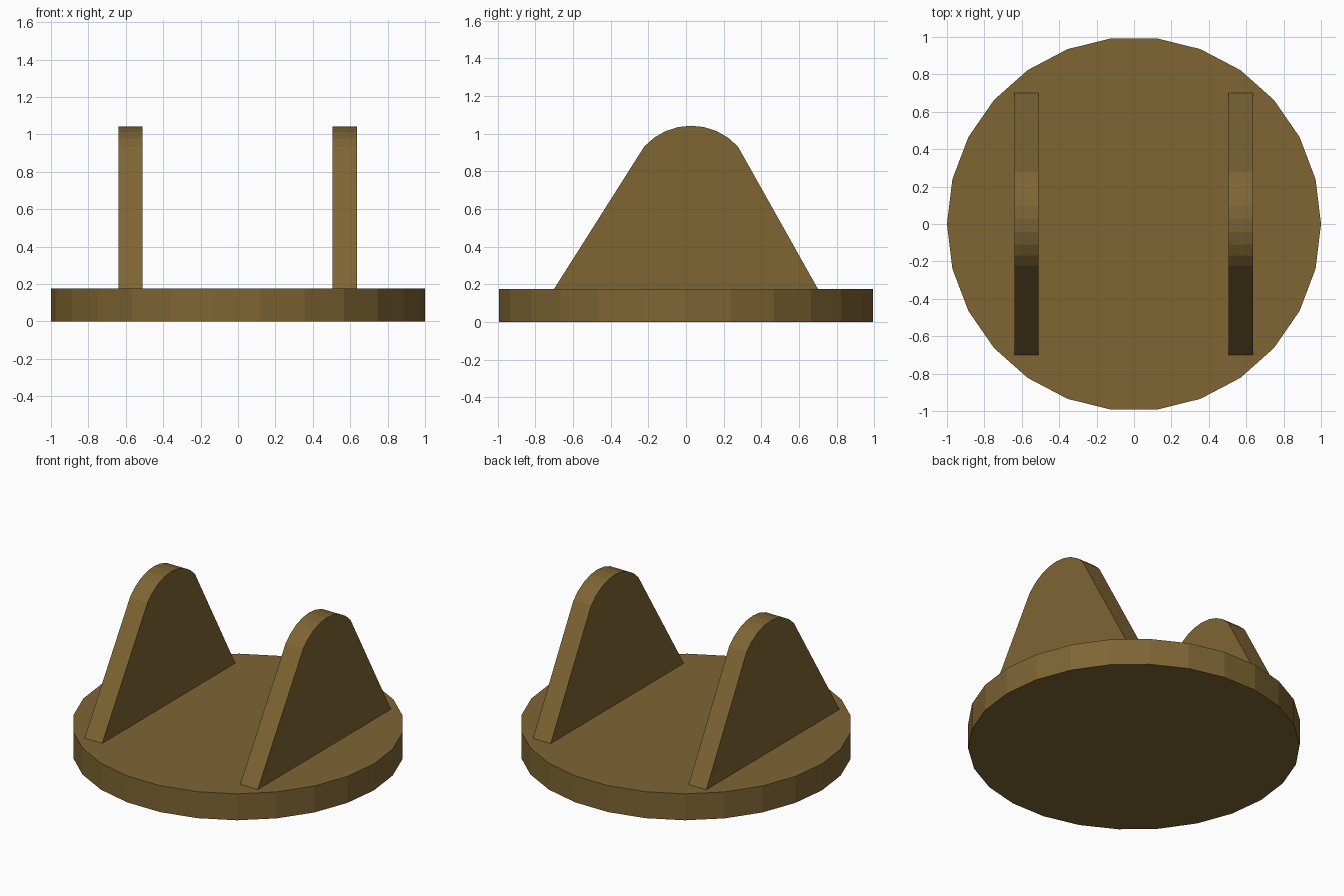
import bpy, bmesh, math

if "Cube" in bpy.data.objects:
    bpy.data.objects.remove(bpy.data.objects["Cube"])

BASE_H = 0.176

brown = bpy.data.materials.new("bronze_brown")
brown.diffuse_color = (0.21, 0.13, 0.034, 1)
brown.use_nodes = True
brown.node_tree.nodes["Principled BSDF"].inputs["Base Color"].default_value = brown.diffuse_color


def extrude_profile(name, points, offset):
    """Make a flat-shaded solid by extruding a closed profile."""
    bm = bmesh.new()
    face = bm.faces.new([bm.verts.new(p) for p in points])
    ext = bmesh.ops.extrude_face_region(bm, geom=[face], use_keep_orig=True)
    verts = [g for g in ext["geom"] if isinstance(g, bmesh.types.BMVert)]
    bmesh.ops.translate(bm, verts=verts, vec=offset)
    bmesh.ops.recalc_face_normals(bm, faces=bm.faces)
    mesh = bpy.data.meshes.new(name)
    bm.to_mesh(mesh)
    bm.free()
    mesh.materials.append(brown)
    obj = bpy.data.objects.new(name, mesh)
    bpy.context.collection.objects.link(obj)
    return obj


# Round base with 26 sides
SIDES = 26
ring = [(math.cos(2 * math.pi * i / SIDES), math.sin(2 * math.pi * i / SIDES), 0)
        for i in range(SIDES)]
extrude_profile("round_base", ring, (0, 0, BASE_H))

# Two upright lugs: sloping sides with a rounded top
R, TOP_Y, TOP_Z, HALF = 0.335, 0.027, 1.042, math.radians(47.8)
arc = []
for i in range(9):
    a = HALF * (1 - i / 4)
    arc.append((TOP_Y + R * math.sin(a), TOP_Z - R + R * math.cos(a)))
profile = [(-0.70, BASE_H), (0.70, BASE_H)] + arc

for name, x in (("left_lug", -0.64), ("right_lug", 0.506)):
    extrude_profile(name, [(x, y, z) for y, z in profile], (0.13, 0, 0))
